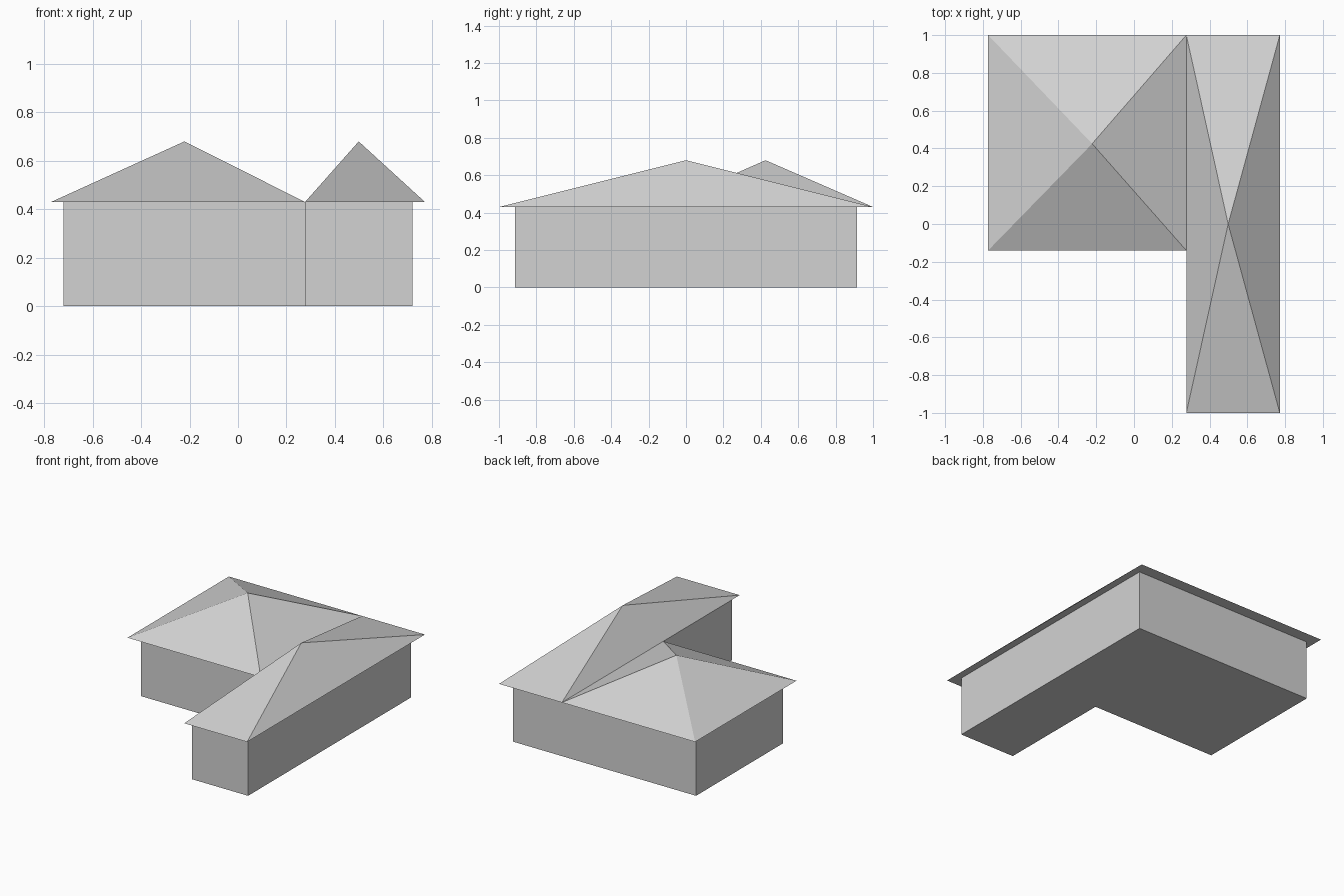
import bpy
import bmesh

cube = bpy.data.objects.get("Cube")
if cube:
    bpy.data.objects.remove(cube, do_unlink=True)

WALL_HEIGHT = 0.43
ROOF_PEAK = 0.68

grey = bpy.data.materials.new("plain_grey")
grey.use_nodes = True
colour = (0.65, 0.65, 0.65, 1)
grey.diffuse_color = colour
grey.node_tree.nodes["Principled BSDF"].inputs["Base Color"].default_value = colour


def finish(name, bm):
    """Turn a bmesh into a flat-shaded, named object."""
    bmesh.ops.recalc_face_normals(bm, faces=bm.faces)
    mesh = bpy.data.meshes.new(name)
    bm.to_mesh(mesh)
    bm.free()
    mesh.materials.append(grey)
    obj = bpy.data.objects.new(name, mesh)
    bpy.context.scene.collection.objects.link(obj)
    return obj


def prism(name, outline, height):
    """Extrude a ground outline upwards."""
    bm = bmesh.new()
    base = bm.faces.new([bm.verts.new((x, y, 0)) for x, y in outline])
    top = bmesh.ops.extrude_face_region(bm, geom=[base], use_keep_orig=True)
    moved = [v for v in top["geom"] if isinstance(v, bmesh.types.BMVert)]
    bmesh.ops.translate(bm, verts=moved, vec=(0, 0, height))
    return finish(name, bm)


def hip_roof(name, x0, x1, y0, y1, peak):
    """Pyramid roof with a flat soffit, peak set over the room centre."""
    bm = bmesh.new()
    eaves = [bm.verts.new((x, y, WALL_HEIGHT))
             for x, y in ((x0, y0), (x1, y0), (x1, y1), (x0, y1))]
    apex = bm.verts.new((*peak, ROOF_PEAK))
    bm.faces.new(eaves)
    for i, corner in enumerate(eaves):
        bm.faces.new((corner, eaves[(i + 1) % 4], apex))
    return finish(name, bm)


# L-shaped walls and floor
left, inner, right = -0.72, 0.277, 0.72
front, step, back = -0.915, -0.065, 0.915
prism("walls", [(inner, front), (right, front), (right, back),
                (left, back), (left, step), (inner, step)], WALL_HEIGHT)

# Two roofs meeting in a valley along the inner wall line
hip_roof("main_roof", -0.772, inner, -0.14, 1.0,
         ((left + inner) / 2, (step + back) / 2))
hip_roof("wing_roof", inner, 0.772, -1.0, 1.0, ((inner + right) / 2, 0))
